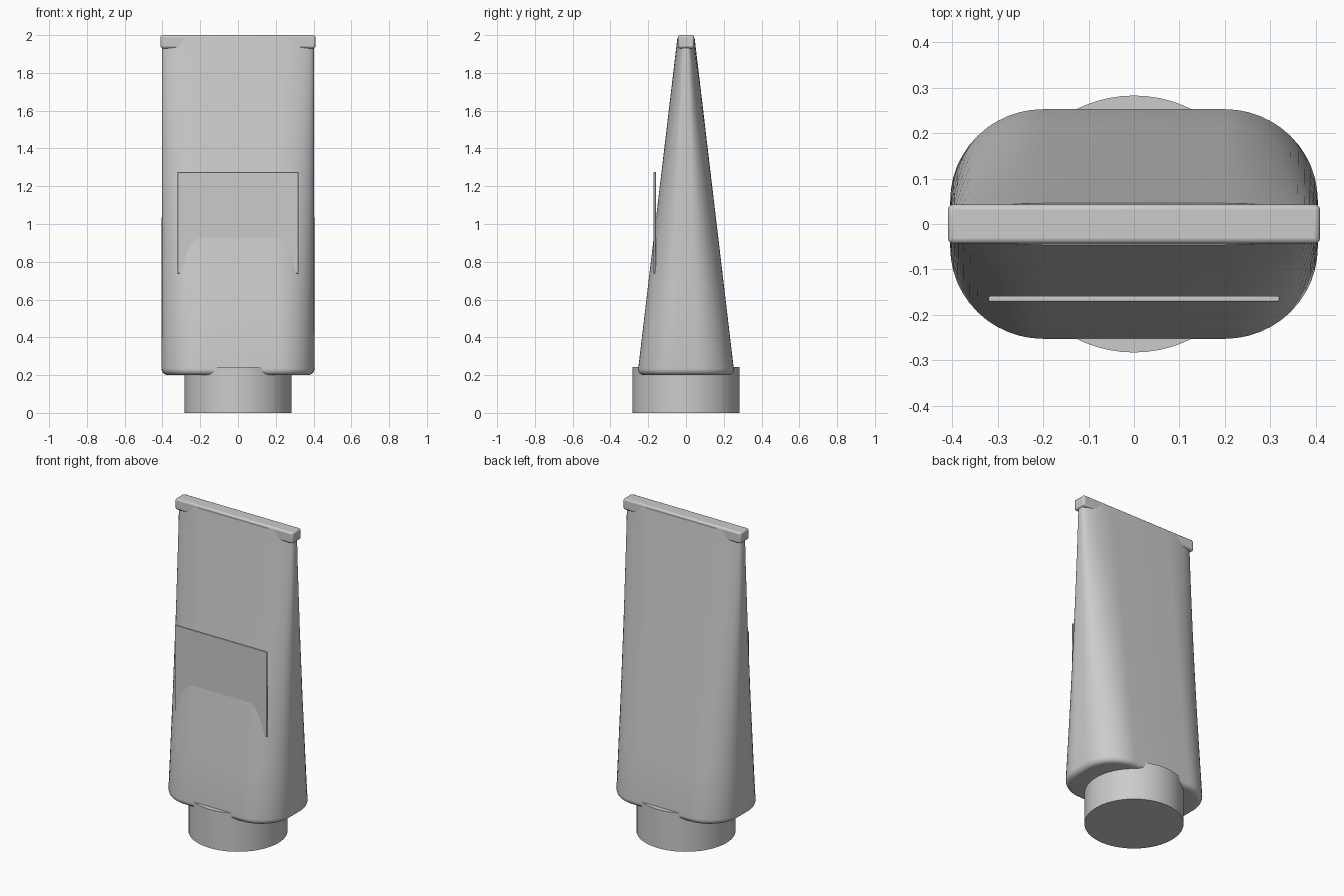
import bpy, bmesh
from math import sin, cos, pi, radians

if "Cube" in bpy.data.objects:
    bpy.data.objects.remove(bpy.data.objects["Cube"])


def finish(obj, angle=35):
    bpy.ops.object.select_all(action='DESELECT')
    obj.select_set(True)
    bpy.context.view_layer.objects.active = obj
    bpy.ops.object.shade_smooth_by_angle(angle=radians(angle))


def box(name, lo, hi, bevel, segments=3):
    bpy.ops.mesh.primitive_cube_add(size=1, location=[(a + b) / 2 for a, b in zip(lo, hi)])
    obj = bpy.context.object
    obj.name = name
    obj.scale = [b - a for a, b in zip(lo, hi)]
    bpy.ops.object.transform_apply(location=False, rotation=False, scale=True)
    mod = obj.modifiers.new("bevel", 'BEVEL')
    mod.width, mod.segments = bevel, segments
    finish(obj)


def section(inset, steps=12):
    # rounded rectangle outline of the tube base
    hx, hy, r = 0.405 - inset, 0.257 - inset, 0.205 - inset
    pts = []
    for q, (sx, sy) in enumerate([(1, 1), (-1, 1), (-1, -1), (1, -1)]):
        for i in range(steps + 1):
            a = (q + i / steps) * pi / 2
            pts.append((sx * (hx - r) + r * cos(a), sy * (hy - r) + r * sin(a)))
    return pts


# tube body: rounded base flattening towards the crimped end
Z0, Z1, R = 0.20, 1.985, 0.035
rings = [(Z0 + R * (1 - cos(a)), R * (1 - sin(a)))
         for a in [i / 6 * pi / 2 for i in range(7)]]
rings += [(Z0 + R + (Z1 - Z0 - R) * i / 6, 0) for i in range(1, 7)]
bm = bmesh.new()
loops = []
for z, inset in rings:
    t = (z - Z0) / (Z1 - Z0)
    fx, fy = 1 - 0.007 * t, 1 - 0.822 * t
    loops.append([bm.verts.new((x * fx, y * fy, z)) for x, y in section(inset)])
for a, b in zip(loops, loops[1:]):
    n = len(a)
    for i in range(n):
        j = (i + 1) % n
        bm.faces.new((a[i], a[j], b[j], b[i]))
bm.faces.new(loops[0][::-1])
bm.faces.new(loops[-1])
mesh = bpy.data.meshes.new("tube_body")
bm.to_mesh(mesh)
bm.free()
body = bpy.data.objects.new("tube_body", mesh)
bpy.context.collection.objects.link(body)
finish(body)

# screw cap the tube stands on
bpy.ops.mesh.primitive_cylinder_add(vertices=64, radius=0.283, depth=0.243, location=(0, 0, 0.1215))
bpy.context.object.name = "cap"
finish(bpy.context.object)

# crimped end seal and front label plate
box("crimp_seal", (-0.41, -0.0435, 1.93), (0.41, 0.0435, 2.0), 0.012)
box("front_label", (-0.32, -0.171, 0.738), (0.32, -0.159, 1.275), 0.003, 2)
